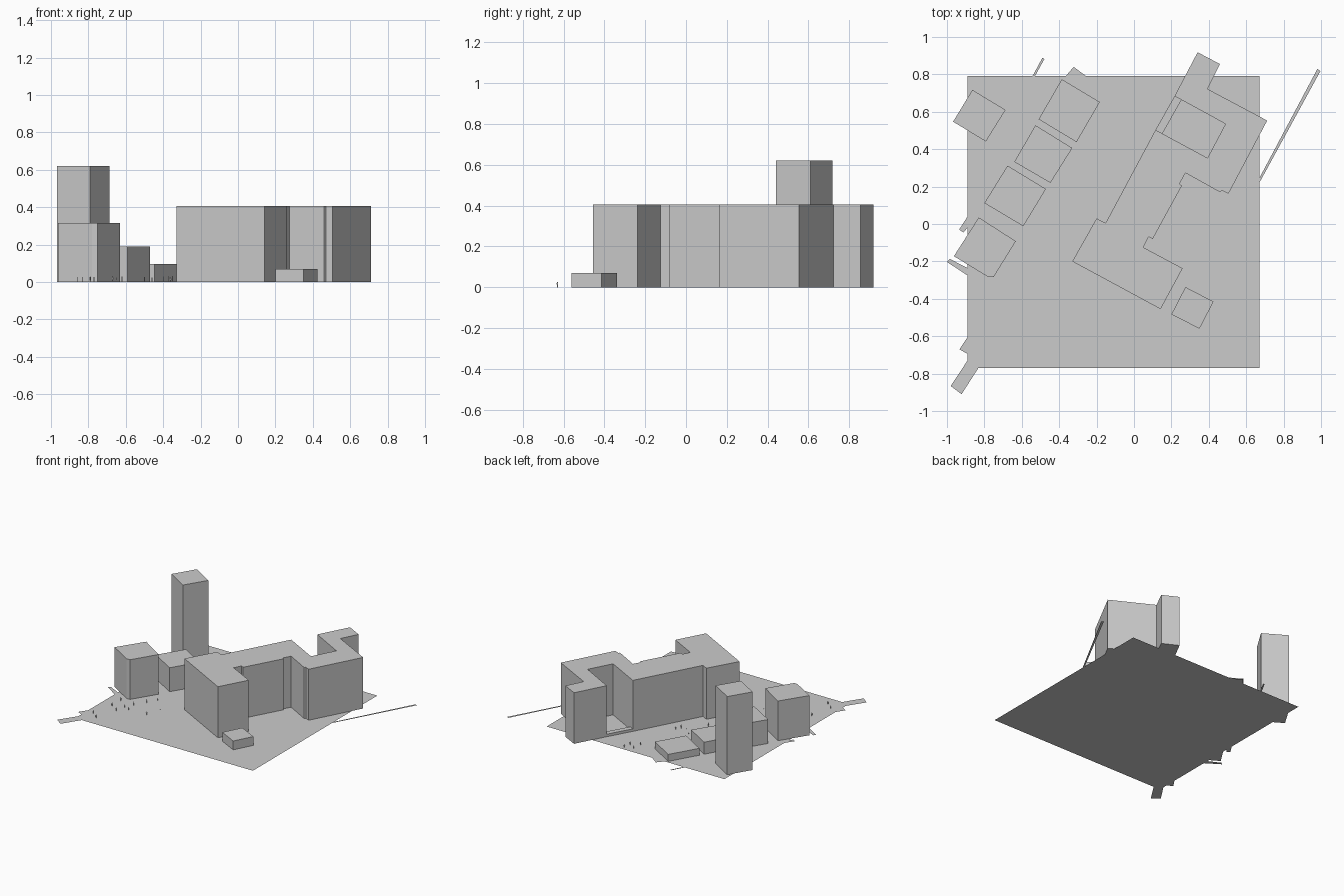
import bpy, bmesh, math, random
from mathutils import Vector

random.seed(4)


def slab(name, pts, height=0.0):
    """Flat outline, raised to a closed prism when a height is given."""
    bm = bmesh.new()
    face = bm.faces.new([bm.verts.new((x, y, 0)) for x, y in pts])
    face.normal_update()
    if face.normal.z < 0:
        face.normal_flip()
    if height:
        ext = bmesh.ops.extrude_face_region(bm, geom=[face], use_keep_orig=True)
        top = [v for v in ext["geom"] if isinstance(v, bmesh.types.BMVert)]
        bmesh.ops.translate(bm, verts=top, vec=(0, 0, height))
        bmesh.ops.recalc_face_normals(bm, faces=bm.faces)
    mesh = bpy.data.meshes.new(name)
    bm.to_mesh(mesh)
    bm.free()
    obj = bpy.data.objects.new(name, mesh)
    bpy.context.collection.objects.link(obj)
    return obj


# Ground sheet
slab("ground", [(-0.89, -0.77), (0.67, -0.77), (0.67, 0.79), (-0.89, 0.79)])

# Roads and path ends running past the ground sheet
roads = {
    "road_east": [(0.67, 0.22), (0.997, 0.818), (0.98, 0.828), (0.67, 0.245)],
    "road_north": [(-0.543, 0.79), (-0.53, 0.79), (-0.479, 0.882), (-0.49, 0.888)],
    "road_southwest": [(-0.98, -0.866), (-0.922, -0.91), (-0.832, -0.77),
                       (-0.89, -0.77), (-0.89, -0.73)],
    "road_west": [(-1.0, -0.203), (-0.89, -0.275), (-0.89, -0.235), (-0.985, -0.187)],
    "path_north": [(-0.365, 0.79), (-0.255, 0.79), (-0.323, 0.84)],
    "path_west": [(-0.935, -0.03), (-0.912, -0.045), (-0.89, -0.02), (-0.89, 0.04)],
    "path_southwest": [(-0.933, -0.67), (-0.89, -0.695), (-0.89, -0.605)],
}
for name, pts in roads.items():
    slab(name, pts)

# Large angular building with an open courtyard on its back left side
slab("main_building", [
    (0.34, 0.918), (0.46, 0.855), (0.393, 0.722), (0.712, 0.553), (0.505, 0.162),
    (0.47, 0.18), (0.46, 0.17), (0.275, 0.273), (0.243, 0.214), (0.256, 0.205),
    (0.10, -0.08), (0.078, -0.068), (0.05, -0.125), (0.26, -0.237), (0.142, -0.455),
    (-0.33, -0.2), (-0.2, 0.03), (-0.152, 0.005),
    (0.115, 0.503), (0.393, 0.353), (0.489, 0.535), (0.217, 0.684)], 0.405)
slab("courtyard_step", [(0.115, 0.503), (0.152, 0.483), (0.254, 0.664), (0.217, 0.684)], 0.02)

# Row of separate blocks along the left, and a small pavilion in front
blocks = [
    ("tower", [(-0.864, 0.717), (-0.687, 0.61), (-0.792, 0.441), (-0.967, 0.547)], 0.62),
    ("low_block", [(-0.345, 0.77), (-0.183, 0.652), (-0.307, 0.438), (-0.51, 0.56)], 0.055),
    ("short_block", [(-0.527, 0.528), (-0.33, 0.406), (-0.447, 0.22), (-0.64, 0.332)], 0.095),
    ("medium_block", [(-0.676, 0.312), (-0.471, 0.187), (-0.592, -0.012), (-0.8, 0.112)], 0.19),
    ("tall_block", [(-0.83, 0.035), (-0.632, -0.092), (-0.75, -0.283), (-0.78, -0.283),
                    (-0.963, -0.172)], 0.315),
    ("pavilion", [(0.275, -0.337), (0.425, -0.415), (0.35, -0.56), (0.2, -0.483)], 0.07),
]
# the low block's far corner is squared from its opposite corners
low = [Vector(p) for p in blocks[1][1]]
low[0] = low[3] + low[1] - low[2]
blocks[1] = ("low_block", [tuple(p) for p in low], 0.055)
for name, pts, h in blocks:
    slab(name, pts, h)

# Small flat standing figures scattered along the walk
spots = [(0.01, 0.76), (-0.06, 0.74), (0, 0.7), (-0.07, 0.67), (-0.14, 0.52), (-0.25, 0.32),
         (-0.12, 0.3), (-0.14, 0.26), (-0.2, 0.28), (-0.23, 0.11), (-0.28, 0.12),
         (-0.37, 0.12), (-0.36, 0.17), (-0.4, 0.2), (-0.37, 0.06), (-0.3, 0.02),
         (-0.35, -0.08), (-0.57, -0.19), (-0.62, -0.26), (-0.67, -0.35), (-0.7, -0.42),
         (-0.65, -0.44), (-0.5, -0.43), (-0.46, -0.32), (-0.79, -0.34), (-0.79, -0.45),
         (-0.72, -0.5), (-0.77, -0.68), (-0.83, -0.63), (-0.86, -0.52)]
bm = bmesh.new()
for x, y in spots:
    a, w, h = random.uniform(0, math.pi), 0.004, random.uniform(0.024, 0.032)
    dx, dy = math.cos(a) * w, math.sin(a) * w
    outline = [(-0.5, 0), (0.5, 0), (1, 0.7), (0.5, 1), (-0.5, 1), (-1, 0.7)]
    bm.faces.new([bm.verts.new((x + u * dx, y + u * dy, v * h)) for u, v in outline])
mesh = bpy.data.meshes.new("figures")
bm.to_mesh(mesh)
bm.free()
bpy.context.collection.objects.link(bpy.data.objects.new("figures", mesh))
